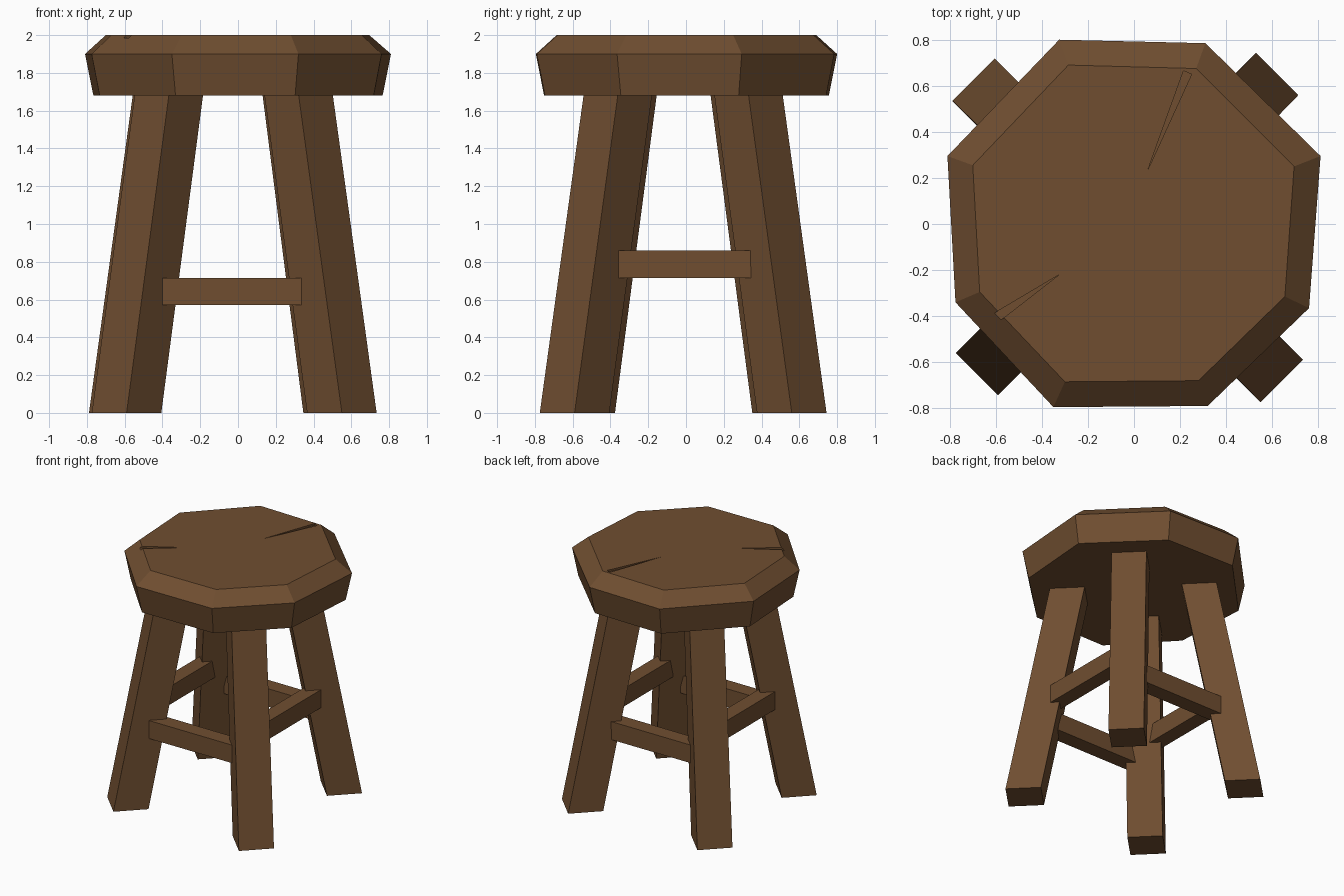
import bpy

if "Cube" in bpy.data.objects:
    bpy.data.objects.remove(bpy.data.objects["Cube"])

wood = bpy.data.materials.new("brown wood")
wood.diffuse_color = (0.16, 0.076, 0.03, 1)
wood.use_nodes = True
wood.node_tree.nodes["Principled BSDF"].inputs["Base Color"].default_value = wood.diffuse_color


def make(name, verts, faces):
    me = bpy.data.meshes.new(name)
    me.from_pydata(verts, [], faces)
    me.materials.append(wood)
    ob = bpy.data.objects.new(name, me)
    bpy.context.collection.objects.link(ob)
    return ob


def loft(name, rings):
    """Closed solid through rings of equal length (counter-clockwise, bottom to top)."""
    n = len(rings[0])
    faces = [tuple(reversed(range(n)))]
    for k in range(len(rings) - 1):
        for i in range(n):
            j = (i + 1) % n
            faces.append((k * n + i, k * n + j, (k + 1) * n + j, (k + 1) * n + i))
    faces.append(tuple(range((len(rings) - 1) * n, len(rings) * n)))
    return make(name, [p for r in rings for p in r], faces)


# seat: hand-hewn uneven octagon, tapered underside, chamfered top
rim = [(-0.35, -0.795), (0.32, -0.79), (0.76, -0.365), (0.81, 0.295),
       (0.31, 0.785), (-0.325, 0.80), (-0.81, 0.295), (-0.775, -0.34)]
top = [(-0.30, -0.685), (0.28, -0.68), (0.655, -0.315), (0.695, 0.25),
       (0.27, 0.675), (-0.285, 0.69), (-0.70, 0.255), (-0.67, -0.295)]
seat = loft("seat", [[(x * 0.945, y * 0.945, 1.68) for x, y in rim],
                     [(x, y, 1.90) for x, y in rim],
                     [(x, y, 2.0) for x, y in top]])

# shallow wedge-shaped cracks in the seat
cracks = [[(0.06, 0.235), (0.25, 0.65), (0.215, 0.665)],
          [(-0.325, -0.22), (-0.62, -0.395), (-0.595, -0.43)]]
for i, tri in enumerate(cracks):
    cutter = loft(f"crack_cutter_{i + 1}", [[(x, y, z) for x, y in tri] for z in (1.985, 2.05)])
    cutter.hide_render = True
    cutter.hide_viewport = True
    mod = seat.modifiers.new("crack", 'BOOLEAN')
    mod.operation = 'DIFFERENCE'
    mod.solver = 'EXACT'
    mod.object = cutter


# legs: square posts turned 45 degrees, splayed outward
def diamond(x, y, z, r=0.184):
    return [(x, y - r, z), (x + r, y, z), (x, y + r, z), (x - r, y, z)]


legs = {"front_left_leg": ((-0.59, -0.56), (-0.365, -0.335)),
        "front_right_leg": ((0.55, -0.59), (0.32, -0.36)),
        "back_right_leg": ((0.53, 0.56), (0.31, 0.33)),
        "back_left_leg": ((-0.605, 0.535), (-0.375, 0.31))}
for name, (foot, head) in legs.items():
    loft(name, [diamond(*foot, 0), diamond(*head, 1.69, 0.181)])

# stretchers: x range, y range, z range
bars = {"front_stretcher": ((-0.40, 0.355), (-0.56, -0.435), (0.57, 0.715)),
        "back_stretcher": ((-0.40, 0.355), (0.39, 0.515), (0.57, 0.715)),
        "left_stretcher": ((-0.555, -0.435), (-0.375, 0.345), (0.715, 0.86)),
        "right_stretcher": ((0.38, 0.50), (-0.375, 0.345), (0.715, 0.86))}
for name, ((x0, x1), (y0, y1), zs) in bars.items():
    loft(name, [[(x0, y0, z), (x1, y0, z), (x1, y1, z), (x0, y1, z)] for z in zs])
